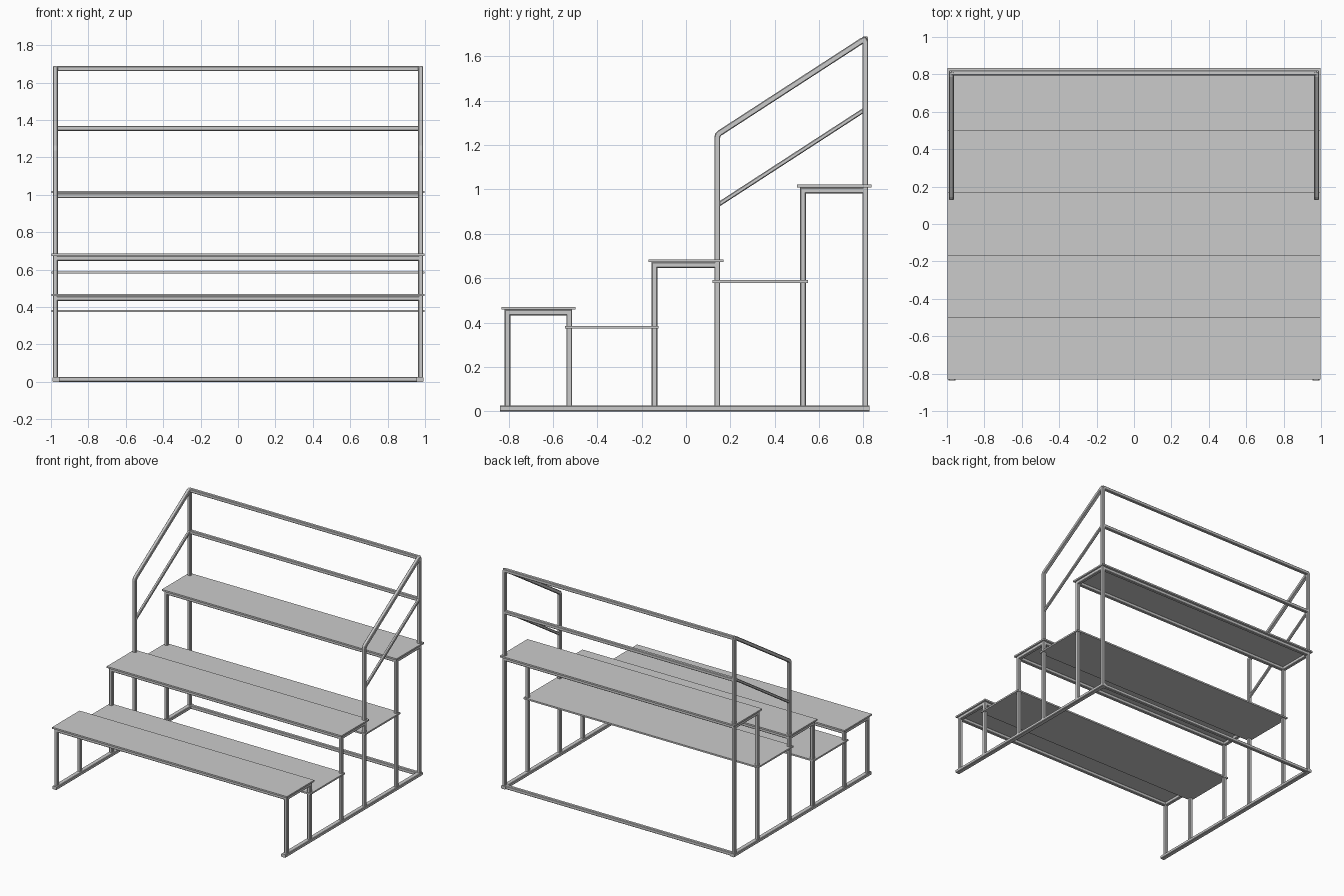
import bpy, bmesh
from mathutils import Vector

if "Cube" in bpy.data.objects:
    bpy.data.objects.remove(bpy.data.objects["Cube"])

S = 0.0265   # tube section
PX = 0.976   # x of the side frames


def finish(name, bm):
    bmesh.ops.recalc_face_normals(bm, faces=bm.faces)
    me = bpy.data.meshes.new(name)
    bm.to_mesh(me)
    bm.free()
    ob = bpy.data.objects.new(name, me)
    bpy.context.collection.objects.link(ob)
    return ob


def tube(name, points, normal, w=S, h=S):
    """Mitred sweep of a square tube with eased corners; path is planar, normal is the plane normal."""
    pts = [Vector(p) for p in points]
    n = Vector(normal)
    c = 0.004
    a, b = w / 2, h / 2
    prof = [(a, b - c), (a - c, b), (c - a, b), (-a, b - c),
            (-a, c - b), (c - a, -b), (a - c, -b), (a, c - b)]
    bm = bmesh.new()
    rings = []
    for i, p in enumerate(pts):
        d0 = (p - pts[i - 1]).normalized() if i else (pts[1] - p).normalized()
        d1 = (pts[i + 1] - p).normalized() if i < len(pts) - 1 else d0
        s0, s1 = n.cross(d0), n.cross(d1)
        side = (s0 + s1).normalized()
        side /= side.dot(s0)
        rings.append([bm.verts.new(p + n * u + side * v) for u, v in prof])
    for r, q in zip(rings, rings[1:]):
        for k in range(8):
            bm.faces.new((r[k], r[(k + 1) % 8], q[(k + 1) % 8], q[k]))
    bm.faces.new(rings[0])
    bm.faces.new(rings[-1])
    return finish(name, bm)


def board(name, y0, y1, z0, z1, x=0.998):
    bm = bmesh.new()
    bmesh.ops.create_cube(bm, size=1)
    for v in bm.verts:
        v.co = (v.co.x * 2 * x, (y0 + y1) / 2 + v.co.y * (y1 - y0), (z0 + z1) / 2 + v.co.z * (z1 - z0))
    return finish(name, bm)


def cross_bar(name, y, z):
    tube(name, [(-PX, y, z), (PX, y, z)], (0, 0, 1))


# seats: front leg y, back leg y, board top z
seats = [("lower", -0.805, -0.526, 0.471),
         ("middle", -0.142, 0.141, 0.685),
         ("upper", 0.527, 0.808, 1.021)]
for label, ya, yb, top in seats:
    board(label + "_seat", ya - 0.027, yb + 0.027, top - 0.012, top)
    zr = top - 0.012 - S / 2
    cross_bar(label + "_seat_front_rail", ya, zr)
    cross_bar(label + "_seat_back_rail", yb, zr)
    for s in (-1, 1):
        x = s * PX
        tube(label + "_leg_frame", [(x, ya, 0.02), (x, ya, zr), (x, yb, zr), (x, yb, 0.02)], (1, 0, 0))

# foot treads between the seats
board("lower_tread", -0.545, -0.125, 0.373, 0.385)
board("upper_tread", 0.12, 0.549, 0.579, 0.591)

# base rails, guard posts and sloping handrails on both sides
for s in (-1, 1):
    x = s * PX
    tube("base_rail", [(s * 0.973, -0.838, 0.0125), (s * 0.973, 0.828, 0.0125)], (1, 0, 0), 0.037, 0.025)
    tube("handrail", [(x, 0.141, 0.6), (x, 0.141, 1.235), (x, 0.144, 1.246), (x, 0.152, 1.254),
                      (x, 0.792, 1.669), (x, 0.803, 1.673), (x, 0.808, 1.664), (x, 0.808, 0.95)], (1, 0, 0))
    tube("middle_handrail", [(x, 0.145, 0.931), (x, 0.808, 1.361)], (1, 0, 0), 0.02, 0.02)

# rear bars
cross_bar("rear_base_bar", 0.808, S / 2)
cross_bar("rear_middle_rail", 0.808, 1.355)
cross_bar("rear_top_rail", 0.808, 1.675)
